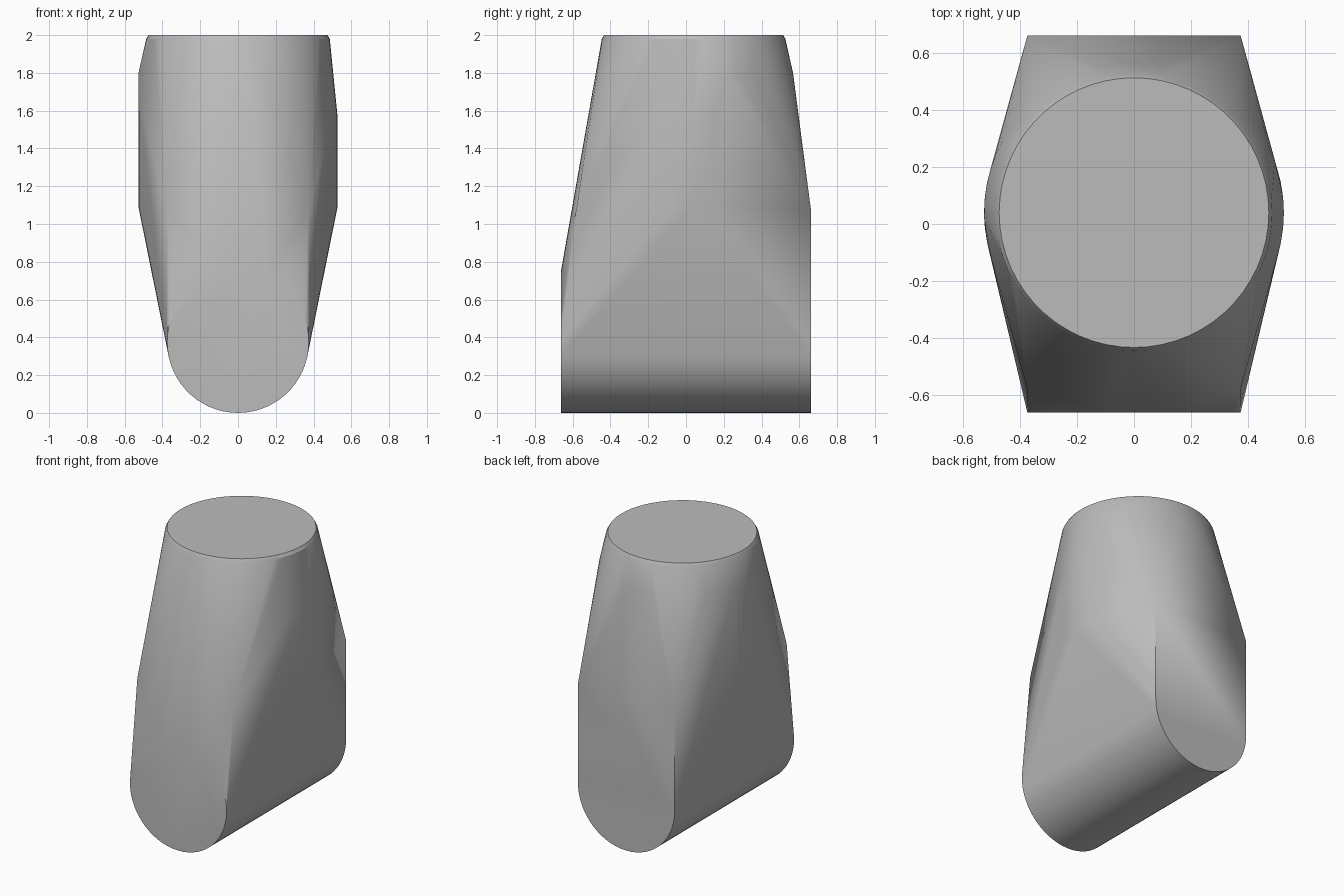
import bpy, bmesh, math
from math import sin, cos, radians

cube = bpy.data.objects.get("Cube")
if cube:
    bpy.data.objects.remove(cube)

CENTRE_Y = 0.04
HALF_LENGTH = 0.662
HALF_WIDTH = 0.375


def ring(radius, z, start=0, end=360, step=6):
    """Horizontal arc about the neck axis, angles in degrees from +x."""
    return [(radius * cos(radians(a)), CENTRE_Y + radius * sin(radians(a)), z)
            for a in range(start, end, step)]


def disc(y, start=0, end=360, step=6):
    """Upright arc of the rounded base."""
    return [(HALF_WIDTH * cos(radians(a)), y, HALF_WIDTH + HALF_WIDTH * sin(radians(a)))
            for a in range(start, end, step)]


# Round base, with a full disc in front and a tall arched plate behind
points = disc(-HALF_LENGTH) + disc(HALF_LENGTH, 180, 366)
for x in (-HALF_WIDTH, HALF_WIDTH):
    points += [(x, HALF_LENGTH, 1.07), (x, -0.58, 1.08)]

# Round waist, its upper end partly trimmed on the front right
points += ring(0.527, 1.09) + ring(0.527, 1.57) + ring(0.527, 1.8, 20, 186)

# Chamfered flat top
points += ring(0.486, 1.98) + ring(0.474, 2.0)

# Stretch a skin over all the sections
bm = bmesh.new()
for p in points:
    bm.verts.new(p)
hull = bmesh.ops.convex_hull(bm, input=bm.verts[:])
unused = {g for key in ("geom_interior", "geom_unused") for g in hull[key]
          if isinstance(g, bmesh.types.BMVert)}
bmesh.ops.delete(bm, geom=list(unused), context='VERTS')
bmesh.ops.dissolve_limit(bm, angle_limit=radians(0.5), verts=bm.verts[:], edges=bm.edges[:])
bmesh.ops.recalc_face_normals(bm, faces=bm.faces[:])
mesh = bpy.data.meshes.new("tapered_body")
bm.to_mesh(mesh)
bm.free()

body = bpy.data.objects.new("tapered_body", mesh)
bpy.context.collection.objects.link(body)

# Plain grey
grey = bpy.data.materials.new("plain_grey")
grey.use_nodes = True
colour = (0.5, 0.5, 0.5, 1)
grey.diffuse_color = colour
grey.node_tree.nodes["Principled BSDF"].inputs["Base Color"].default_value = colour
mesh.materials.append(grey)

# Smooth skin with sharp rims
bpy.ops.object.select_all(action='DESELECT')
body.select_set(True)
bpy.context.view_layer.objects.active = body
bpy.ops.object.shade_smooth_by_angle(angle=radians(22))
